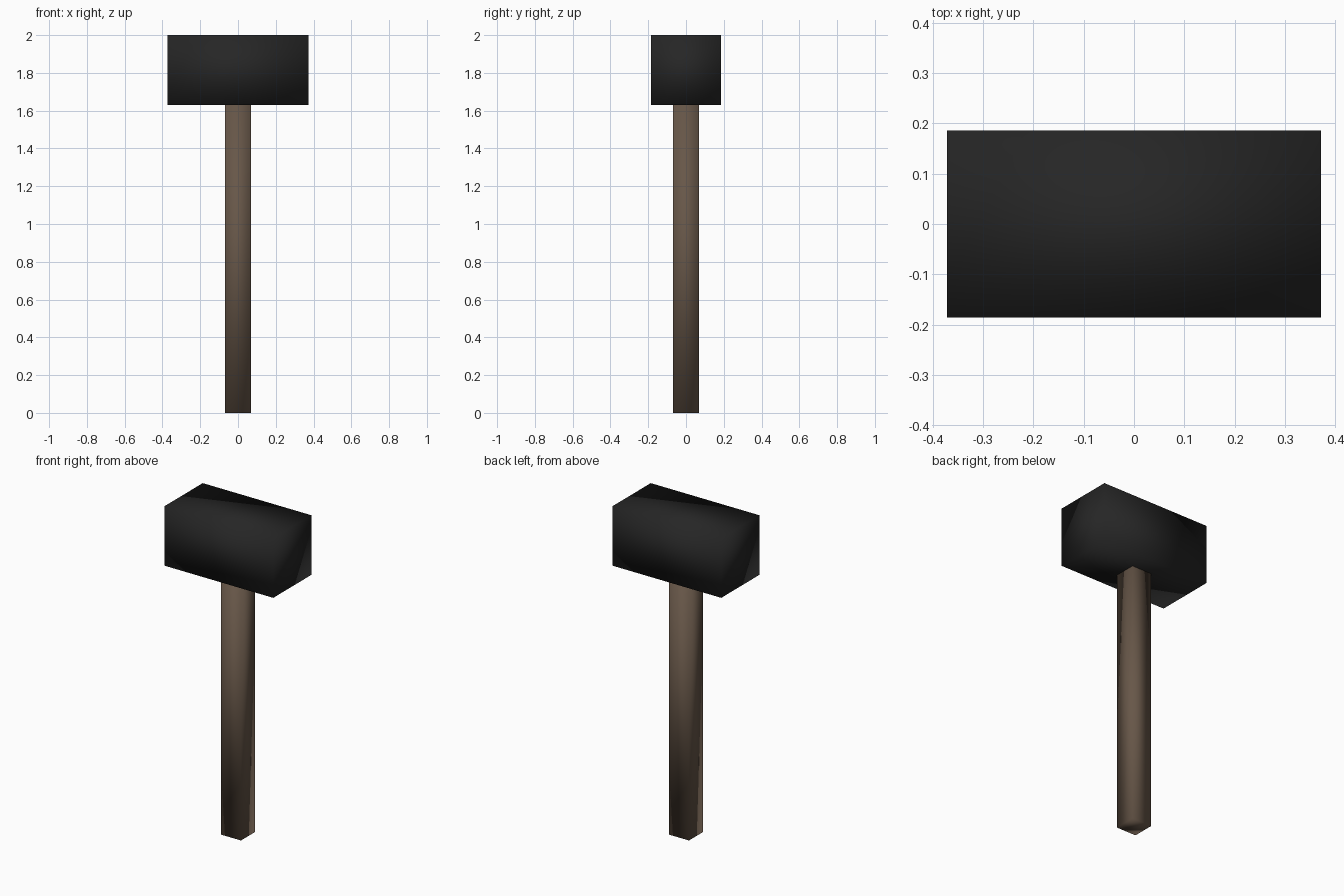
import bpy

cube = bpy.data.objects.get("Cube")
if cube:
    bpy.data.objects.remove(cube, do_unlink=True)


def make_material(name, rgb):
    mat = bpy.data.materials.new(name)
    mat.use_nodes = True
    color = (*rgb, 1)
    mat.diffuse_color = color
    bsdf = next(n for n in mat.node_tree.nodes if n.type == 'BSDF_PRINCIPLED')
    bsdf.inputs["Base Color"].default_value = color
    bsdf.inputs["Roughness"].default_value = 0.8
    return mat


def smooth_box(name, size, bottom, mat):
    """Box standing at height `bottom`, shaded smooth over its corners."""
    bpy.ops.mesh.primitive_cube_add(size=1, location=(0, 0, bottom + size[2] / 2))
    obj = bpy.context.object
    obj.name = name
    obj.scale = size
    bpy.ops.object.transform_apply(location=False, rotation=False, scale=True)
    obj.data.materials.append(mat)
    bpy.ops.object.shade_smooth()
    return obj


wood = make_material("dark wood", (0.135, 0.094, 0.065))
iron = make_material("black iron", (0.019, 0.019, 0.019))

# Square shaft running up to the underside of the head
smooth_box("handle", (0.136, 0.136, 1.63), 0, wood)

# Heavy block head, twice as long as it is deep
smooth_box("hammer_head", (0.744, 0.372, 0.37), 1.63, iron)
